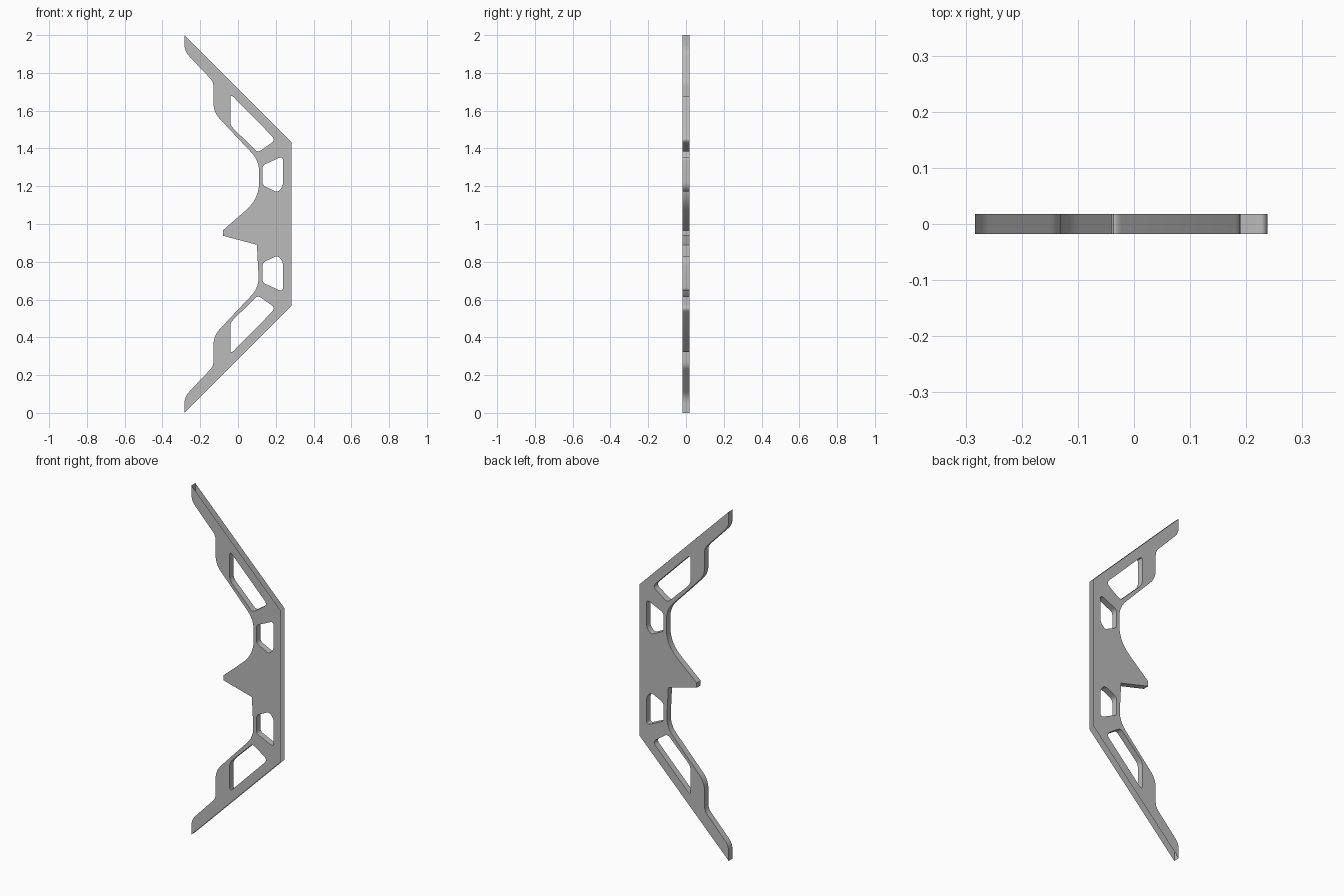
import bpy, bmesh
from mathutils import Vector

if "Cube" in bpy.data.objects:
    bpy.data.objects.remove(bpy.data.objects["Cube"])

T = 0.0175  # half thickness


def rounded(corners, steps=6):
    """Corner list (x, z, cut) -> closed outline with softened corners."""
    pts, n = [], len(corners)
    for i, (x, z, cut) in enumerate(corners):
        p = Vector((x, z))
        if cut == 0:
            pts.append(p)
            continue
        a = Vector(corners[i - 1][:2])
        b = Vector(corners[(i + 1) % n][:2])
        a = p + (a - p).normalized() * cut
        b = p + (b - p).normalized() * cut
        for k in range(steps + 1):
            t = k / steps
            pts.append(a * (1 - t) ** 2 + p * 2 * t * (1 - t) + b * t * t)
    return pts


def mirror(corners):
    return [(x, 2 - z, c) for x, z, c in reversed(corners)]


# limb outline from the tip along the inner side to the grip
limb = [(-0.283, 2.0, 0), (-0.283, 1.914, 0.035), (-0.13, 1.753, 0.025),
        (-0.13, 1.592, 0.05), (0.112, 1.335, 0.06)]
# arrow rest jutting inward from the grip
rest = [(0.112, 1.134, 0.09), (-0.08, 0.966, 0), (-0.08, 0.938, 0), (0.10, 0.89, 0)]
back = [(0.283, 0.567, 0), (0.283, 1.433, 0)]
outline = limb + rest + mirror(limb) + back

# window cut-outs of the upper half
long_window = [(-0.041, 1.69, 0.027), (0.20, 1.445, 0.028),
               (0.105, 1.378, 0.02), (-0.041, 1.522, 0.025)]
short_window = [(0.13, 1.31, 0.016), (0.238, 1.36, 0.025),
                (0.238, 1.195, 0.025), (0.207, 1.168, 0.012), (0.13, 1.205, 0.018)]
loops = [outline, long_window, short_window, mirror(long_window), mirror(short_window)]

# flat plate with windows, then thickened
bm = bmesh.new()
edges = []
for loop in loops:
    vs = [bm.verts.new((p.x, -T, p.y)) for p in rounded(loop)]
    edges += [bm.edges.new((vs[i - 1], vs[i])) for i in range(len(vs))]
bmesh.ops.triangle_fill(bm, use_beauty=True, use_dissolve=False, edges=edges,
                        normal=(0, -1, 0))
ext = bmesh.ops.extrude_face_region(bm, geom=bm.faces[:], use_keep_orig=True)
bmesh.ops.translate(bm, vec=(0, 2 * T, 0),
                    verts=[g for g in ext["geom"] if isinstance(g, bmesh.types.BMVert)])
bmesh.ops.recalc_face_normals(bm, faces=bm.faces[:])
bm.normal_update()

# the three outer rim faces are left open
rim = []
for f in bm.faces:
    c = f.calc_center_median()
    if f.normal.x > 0.1 and all((v.co - c).dot(f.normal) < 1e-4 for v in bm.verts):
        rim.append(f)
bmesh.ops.delete(bm, geom=rim, context='FACES_ONLY')

mesh = bpy.data.meshes.new("bow_frame")
bm.to_mesh(mesh)
bm.free()
frame = bpy.data.objects.new("bow_frame", mesh)
bpy.context.collection.objects.link(frame)

grey = bpy.data.materials.new("plain_grey")
grey.diffuse_color = (0.5, 0.5, 0.5, 1)
grey.use_nodes = True
grey.node_tree.nodes["Principled BSDF"].inputs["Base Color"].default_value = grey.diffuse_color
mesh.materials.append(grey)

bpy.context.view_layer.objects.active = frame
frame.select_set(True)
bpy.ops.object.shade_smooth_by_angle(angle=0.6)
